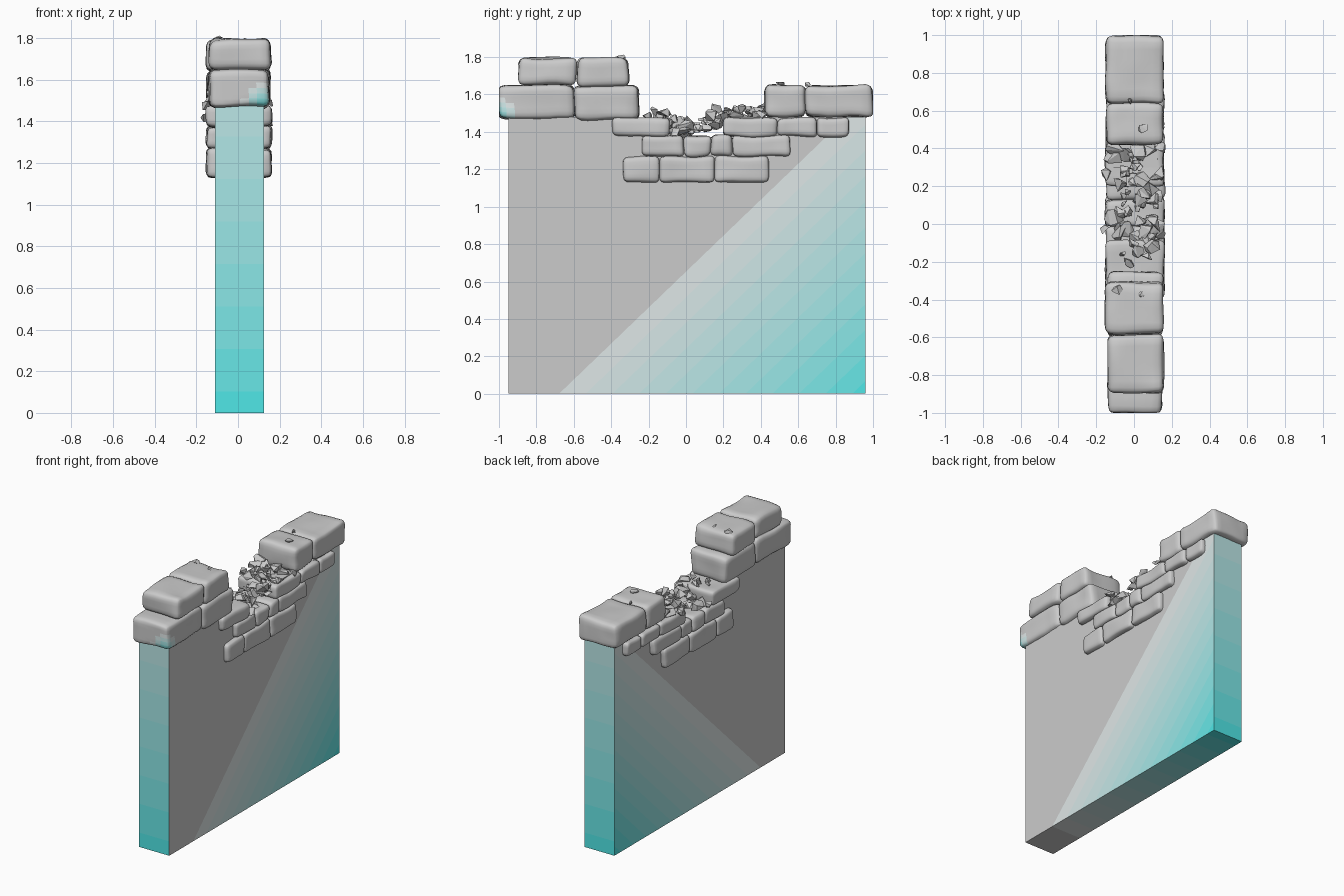
import bpy, bmesh, math, random
from mathutils import Vector, noise

if "Cube" in bpy.data.objects:
    bpy.data.objects.remove(bpy.data.objects["Cube"])

random.seed(7)
STEPS = 12
mats = []
for i in range(STEPS + 1):                       # grey to teal ramp
    t = i / STEPS
    m = bpy.data.materials.new(f"ramp_{i}")
    m.diffuse_color = (0.8 - 0.72 * t, 0.8, 0.8, 1)
    m.use_nodes = True
    m.node_tree.nodes["Principled BSDF"].inputs["Base Color"].default_value = m.diffuse_color
    mats.append(m)


def finish(bm, name, ramp=False):
    bmesh.ops.recalc_face_normals(bm, faces=bm.faces)
    me = bpy.data.meshes.new(name)
    bm.to_mesh(me)
    bm.free()
    ob = bpy.data.objects.new(name, me)
    bpy.context.collection.objects.link(ob)
    if ramp:
        for m in mats:
            me.materials.append(m)
    return ob


def level(t):
    return int(round(min(1, max(0, t)) * STEPS))


def cut(bm, faces, co, no):
    geom = set(faces)
    for f in faces:
        geom.update(f.edges)
        geom.update(f.verts)
    bmesh.ops.bisect_plane(bm, geom=list(geom), plane_co=co, plane_no=no)


# Wall slab with a stepped break in its top, cut into colour bands
bm = bmesh.new()
profile = [(-0.95, 0), (0.96, 0), (0.96, 1.48), (0.3, 1.48), (0.3, 1.34),
           (-0.2, 1.34), (-0.2, 1.42), (-0.3, 1.42), (-0.3, 1.48), (-0.95, 1.48)]
face = bm.faces.new([bm.verts.new((-0.11, y, z)) for y, z in profile])
ext = bmesh.ops.extrude_face_region(bm, geom=[face])
bmesh.ops.translate(bm, vec=(0.235, 0, 0),
                    verts=[g for g in ext["geom"] if isinstance(g, bmesh.types.BMVert)])
bmesh.ops.recalc_face_normals(bm, faces=bm.faces)


def is_end(f):
    c = f.calc_center_median()
    return abs(f.normal.y) > 0.9 and abs(c.y) > 0.9


for i in range(STEPS):
    t = (i + 0.5) / STEPS
    cut(bm, [f for f in bm.faces if not is_end(f)],
        Vector((0, -0.75 + 1.71 * t, 0)), Vector((0, 1, -1.04)))
    z = (1 - t) * 1.47 / 0.6
    if z < 1.45:
        cut(bm, [f for f in bm.faces if is_end(f)], Vector((0, 0, z)), Vector((0, 0, 1)))
bm.normal_update()
for f in bm.faces:
    c = f.calc_center_bounds()
    if is_end(f):
        f.material_index = level(1 - 0.6 * c.z / 1.47)
    else:
        ts = [(v.co.y - 1.04 * v.co.z + 0.75) / 1.71 for v in f.verts]
        f.material_index = level((max(ts) + max(0, min(ts))) / 2) if max(ts) < 1.001 and min(ts) > -0.01 else 0
finish(bm, "wall_slab", True)


# Worn stones: rounded boxes with a gentle noise wobble
def stone(name, x0, x1, y0, y1, z0, z1, r=0.028, teal=False):
    c = Vector(((x0 + x1) / 2, (y0 + y1) / 2, (z0 + z1) / 2))
    h = Vector(((x1 - x0) / 2, (y1 - y0) / 2, (z1 - z0) / 2))
    bm = bmesh.new()
    bmesh.ops.create_cube(bm, size=2)
    bmesh.ops.subdivide_edges(bm, edges=bm.edges[:], cuts=9, use_grid_fill=True)
    for v in bm.verts:
        p = Vector([math.sin(u * math.pi / 2) * s for u, s in zip(v.co, h)])
        core = Vector([max(-(s - r), min(s - r, u)) for u, s in zip(p, h)])
        d = p - core
        if d.length > 1e-6:
            p = core + d.normalized() * r
        v.co = c + p + noise.noise_vector((c + p) * 7) * 0.011
        v.co.y = max(-1, min(1, v.co.y))
    for f in bm.faces:
        f.smooth = True
        if teal:
            dist = (f.calc_center_median() - Vector((0.12, -1.0, 1.48))).length
            f.material_index = level(1 - dist / 0.1)
    return finish(bm, name, teal)


caps = [(-0.14, 0.15, -1.0, -0.598, 1.47, 1.65), (-0.14, 0.155, -0.598, -0.25, 1.465, 1.645),
        (-0.14, 0.158, -0.895, -0.585, 1.65, 1.795), (-0.155, 0.158, -0.58, -0.308, 1.64, 1.795),
        (-0.147, 0.155, 0.42, 0.638, 1.48, 1.65), (-0.148, 0.157, 0.636, 1.0, 1.48, 1.65)]
for i, b in enumerate(caps):
    stone(f"cap_stone_{i}", *b, r=0.035, teal=(i == 0))

rows = {(1.375, 1.475): [(-0.4, -0.09), (0.2, 0.49), (0.49, 0.7), (0.7, 0.87)],
        (1.27, 1.38): [(-0.23, -0.01), (-0.01, 0.13), (0.13, 0.25), (0.25, 0.56)],
        (1.13, 1.27): [(-0.335, -0.145), (-0.145, 0.155), (0.155, 0.44)]}
for (z0, z1), spans in rows.items():
    for y0, y1 in spans:
        stone("brick", -0.15, 0.16, y0, y1, z0, z1, r=0.026)


# Rubble: convex chips from random points
def chip(bm, loc, size):
    verts = []
    for i in range(9):
        d = Vector([random.uniform(-1, 1) for _ in range(3)]).normalized()
        d.z *= 0.75
        verts.append(bm.verts.new(Vector(loc) + d * size * random.uniform(0.85, 1.1)))
    out = bmesh.ops.convex_hull(bm, input=verts)
    junk = {g for g in out["geom_interior"] + out["geom_unused"]
            if isinstance(g, bmesh.types.BMVert)}
    bmesh.ops.delete(bm, geom=list(junk), context="VERTS")


bm = bmesh.new()
for i in range(62):
    y = -0.2 + 0.61 * (i + random.random()) / 62
    if y < -0.09:
        base, top = 1.48, 1.52
    elif y < 0.13:
        base, top = 1.39, 1.47
    elif y < 0.2:
        base, top = 1.4, 1.53
    else:
        base, top = 1.48, 1.53
    if y < -0.09 and i % 2:
        continue
    s = random.choice((0.022, 0.035, 0.045, 0.055))
    x = random.uniform(-0.11, 0.115)
    chip(bm, (x, y, random.uniform(base, top)), s)
for p in [(-0.145, 0.26, 1.48), (-0.14, -0.04, 1.42), (0.135, 0.4, 1.49),
          (0.13, 0.15, 1.43), (0.135, 0.27, 1.49), (0.14, -0.06, 1.4)]:
    chip(bm, p, 0.04)
finish(bm, "rubble")

# Loose pebbles lying on the caps
bm = bmesh.new()
for x, y, z, s in [(0.05, 0.51, 1.66, 0.03), (-0.02, 0.65, 1.655, 0.018),
                   (-0.09, -0.35, 1.795, 0.03), (0.045, -0.37, 1.795, 0.021)]:
    chip(bm, (x, y, z), s)
finish(bm, "pebbles")
